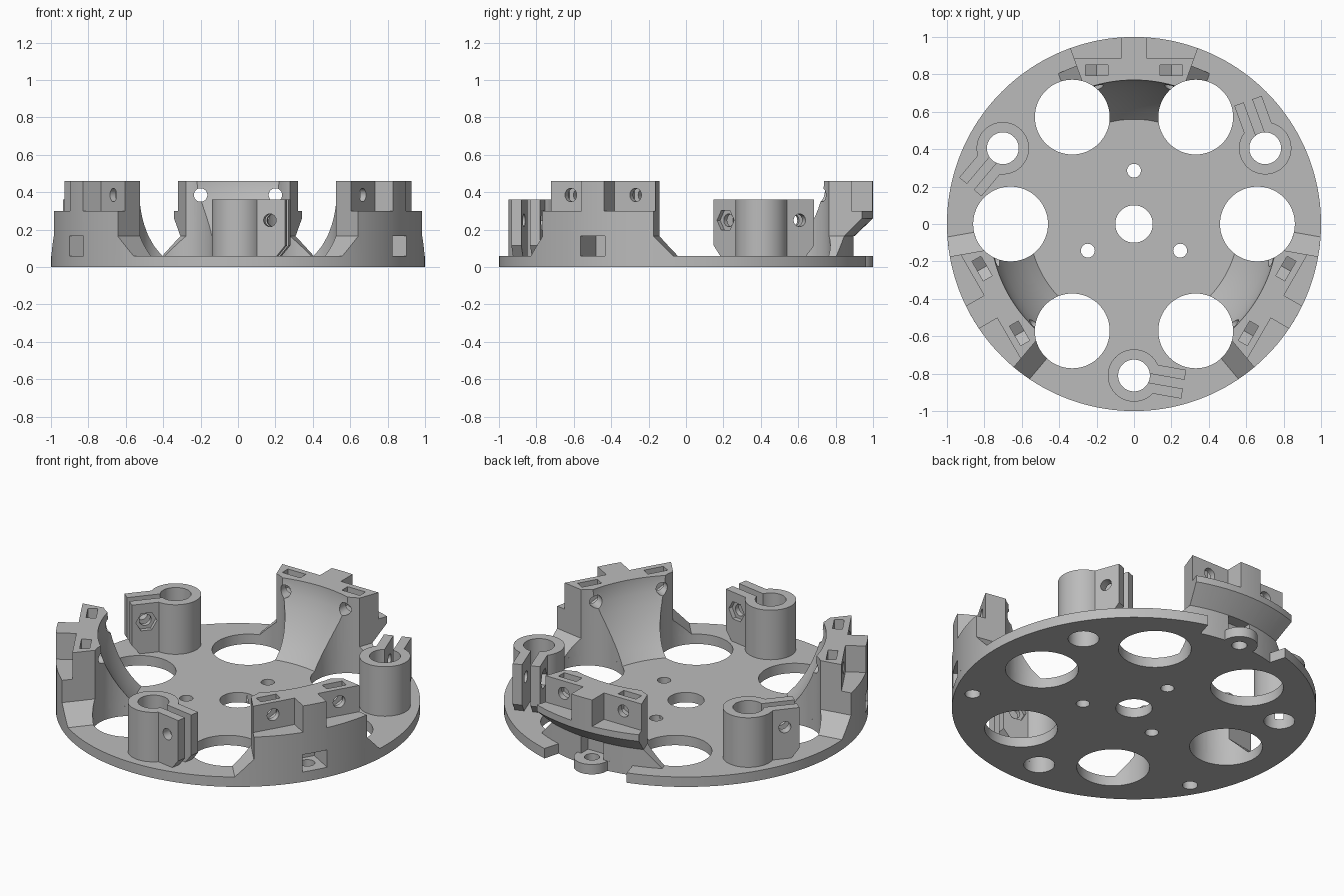
import bpy, bmesh
from math import sin, cos, pi, radians
from mathutils import Matrix

cube = bpy.data.objects.get("Cube")
if cube:
    bpy.data.objects.remove(cube)

grey = bpy.data.materials.new("plain_grey")
grey.use_nodes = True
GREY = (0.5, 0.5, 0.5, 1)
grey.diffuse_color = GREY
grey.node_tree.nodes["Principled BSDF"].inputs["Base Color"].default_value = GREY

PLATE, TOP, RIM = 0.06, 0.46, 1.0
ALONG_Y = Matrix.Rotation(pi / 2, 4, 'X')    # turns a drawn x-y profile into x-z


def turn(deg):
    return Matrix.Rotation(radians(deg), 4, 'Z')


def shift(x, y, z=0):
    return Matrix.Translation((x, y, z))


def loft(name, rings, matrix):
    """Solid through a list of matching closed rings, with flat end caps."""
    bm = bmesh.new()
    rows = [[bm.verts.new(p) for p in ring] for ring in rings]
    n = len(rows[0])
    for a, b in zip(rows, rows[1:]):
        for i in range(n):
            j = (i + 1) % n
            bm.faces.new((a[i], a[j], b[j], b[i]))
    bm.faces.new(rows[0])
    bm.faces.new(rows[-1][::-1])
    bm.transform(matrix)
    bmesh.ops.recalc_face_normals(bm, faces=bm.faces[:])
    mesh = bpy.data.meshes.new(name)
    bm.to_mesh(mesh)
    bm.free()
    mesh.materials.append(grey)
    obj = bpy.data.objects.new(name, mesh)
    bpy.context.collection.objects.link(obj)
    return obj


def prism(name, pts, lo, hi, matrix=Matrix()):
    return loft(name, [[(x, y, z) for x, y in pts] for z in (lo, hi)], matrix)


def circle(x, y, r, n=64):
    return [(x + r * cos(2 * pi * i / n), y + r * sin(2 * pi * i / n)) for i in range(n)]


def rect(x0, x1, y0, y1):
    return [(x0, y0), (x1, y0), (x1, y1), (x0, y1)]


def swept(name, profile, half, steps=32, matrix=Matrix()):
    """Revolve an (r, z) profile about z, centred on the +y direction."""
    angles = [radians(-half + 2 * half * i / steps) for i in range(steps + 1)]
    return loft(name, [[(r * sin(a), r * cos(a), z) for r, z in profile] for a in angles], matrix)


def combine(obj, tool, operation='DIFFERENCE'):
    mod = obj.modifiers.new("combine", 'BOOLEAN')
    mod.operation, mod.object, mod.solver = operation, tool, 'EXACT'
    bpy.context.view_layer.objects.active = obj
    bpy.ops.object.modifier_apply(modifier=mod.name)
    bpy.data.objects.remove(tool)


def drill(obj, x, y, r, lo=-0.2, hi=0.8):
    combine(obj, prism("cutter", circle(x, y, r), lo, hi))


def polar(r, deg):
    return r * cos(radians(deg)), r * sin(radians(deg))


# Base plate with large openings, a rim notch and a screw tab at the back
plate = prism("base_plate", circle(0, 0, RIM, 160), 0, PLATE)
combine(plate, swept("cutter", rect(0.9, 1.2, -0.1, 0.2), 16))
combine(plate, prism("tab", circle(0, 0.9, 0.1), 0, PLATE), 'UNION')
drill(plate, 0, 0, 0.1)
for k in range(6):
    drill(plate, *polar(0.66, 60 * k), 0.2)
for k in range(3):
    drill(plate, *polar(0.285, 90 + 120 * k), 0.037)
    drill(plate, *polar(0.9, 90 + 120 * k), 0.042)
    drill(plate, *polar(0.81, 30 + 120 * k), 0.085)


def bracket(name, angle, overhang):
    # Curved ramp rising into the upright wall
    ramp = [(0.56, PLATE), (0.61, 0.115), (0.655, 0.175), (0.695, 0.24),
            (0.73, 0.31), (0.755, 0.375), (0.768, 0.43), (0.77, TOP)]
    body = swept(name, ramp + [(RIM, TOP), (RIM, PLATE)], 32)
    # Sides with a sloping foot
    for s in (-1, 1):
        side = [(0, 0.165), (0.11, 0.055), (0.7, 0.055), (0.7, 0.6), (0, 0.6)]
        combine(body, prism("cutter", [(s * x, z) for x, z in side], -1.3, -0.3,
                            turn(-20 * s) @ ALONG_Y))
    for s in (-1, 1):
        # Plate openings, outer shelf, bolt holes and V-bottomed nut slots
        drill(body, 0.33 * s, 0.5716, 0.2)
        combine(body, prism("cutter", rect(*sorted((0.07 * s, 0.8 * s)), 0.885, 1.2), 0.3, 0.6))
        combine(body, prism("cutter", circle(0.2 * s, 0.385, 0.036, 32), -1.2, -0.6, ALONG_Y))
        slot = [(-0.06, 0.6), (-0.06, 0.35), (0, 0.315), (0.06, 0.35), (0.06, 0.6)]
        combine(body, prism("cutter", slot, -0.85, -0.795, shift(0.2 * s, 0) @ ALONG_Y))
    # Screw pocket in the outer wall
    combine(body, prism("cutter", rect(-0.075, 0.075, 0.83, 1.2), 0.03, 0.165))
    if overhang:
        under = [(0.9, -0.1), (0.9, 0.165), (1.1, 0.355), (1.1, -0.1)]
        combine(body, swept("cutter", under, 45))
    body.data.transform(turn(angle))
    return body


def clamp(name, angle):
    # Split ring with two ears
    body = prism(name, circle(0, 0, 0.14), PLATE, 0.36)
    ear = [(0, PLATE), (0.225, PLATE), (0.27, 0.115), (0.27, 0.36), (0, 0.36)]
    combine(body, prism("ears", ear, -0.078, 0.078, ALONG_Y), 'UNION')
    drill(body, 0, 0, 0.085)
    combine(body, prism("cutter", rect(0, 0.5, -0.024, 0.024), 0, 0.5))
    # Cross bolt hole and hexagonal nut seat
    combine(body, prism("cutter", circle(0.187, 0.25, 0.034, 32), -0.2, 0.2, ALONG_Y))
    combine(body, prism("cutter", circle(0.187, 0.25, 0.06, 6), -0.2, -0.052, ALONG_Y))
    body.data.transform(shift(*polar(0.81, angle)) @ turn(angle + 80))
    return body


parts = [plate,
         bracket("back_bracket", 0, True),
         bracket("right_bracket", 120, False),
         bracket("left_bracket", 240, False),
         clamp("front_clamp", 270),
         clamp("left_clamp", 30),
         clamp("right_clamp", 150)]

bpy.ops.object.select_all(action='DESELECT')
for part in parts:
    part.select_set(True)
bpy.context.view_layer.objects.active = plate
bpy.ops.object.shade_smooth_by_angle(angle=radians(25))
